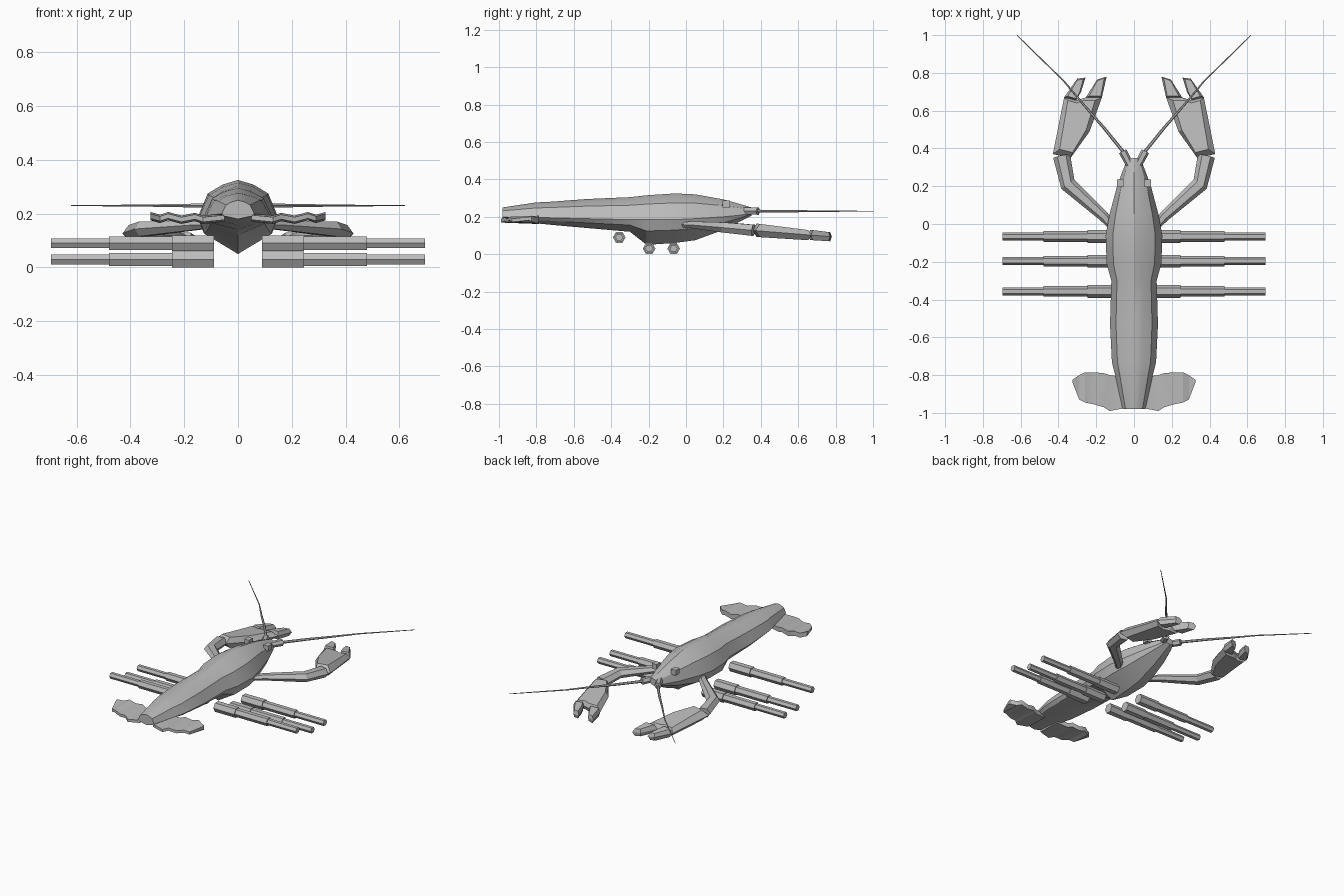
import bpy, bmesh, math
from mathutils import Vector

if "Cube" in bpy.data.objects:
    bpy.data.objects.remove(bpy.data.objects["Cube"])

COLOUR = (0.5, 0.5, 0.5, 1)
shell = bpy.data.materials.new("shell_grey")
shell.use_nodes = True
shell.diffuse_color = COLOUR
shell.node_tree.nodes["Principled BSDF"].inputs["Base Color"].default_value = COLOUR


def make(name, bm, smooth=False):
    bmesh.ops.recalc_face_normals(bm, faces=bm.faces)
    mesh = bpy.data.meshes.new(name)
    bm.to_mesh(mesh)
    bm.free()
    mesh.materials.append(shell)
    ob = bpy.data.objects.new(name, mesh)
    bpy.context.collection.objects.link(ob)
    if smooth:
        bpy.ops.object.select_all(action='DESELECT')
        ob.select_set(True)
        bpy.context.view_layer.objects.active = ob
        bpy.ops.object.shade_smooth_by_angle(angle=math.radians(30))
    return ob


def loft(name, rings, smooth=False, bm=None):
    """Skin closed rings of points and cap both ends."""
    bm = bm or bmesh.new()
    loops = [[bm.verts.new(p) for p in ring] for ring in rings]
    n = len(loops[0])
    for a, b in zip(loops, loops[1:]):
        for i in range(n):
            j = (i + 1) % n
            bm.faces.new((a[i], a[j], b[j], b[i]))
    bm.faces.new(loops[0])
    bm.faces.new(loops[-1])
    return make(name, bm, smooth)


def tube(name, path, radii, sides=6, flat=1.0, smooth=False):
    """Sweep a polygon along a path; flat scales its height."""
    pts = [Vector(p) for p in path]
    rings = []
    for i, p in enumerate(pts):
        d = (pts[min(i + 1, len(pts) - 1)] - pts[max(i - 1, 0)]).normalized()
        side = d.cross(Vector((0, 0, 1))).normalized()
        up = side.cross(d)
        ring = []
        for k in range(sides):
            a = math.tau * k / sides
            ring.append(p + radii[i] * (math.cos(a) * side + flat * math.sin(a) * up))
        rings.append(ring)
    return loft(name, rings, smooth)


# Body: y, half width, top, widest height, underside
stations = [(-0.98, 0.06, 0.25, 0.20, 0.18), (-0.80, 0.10, 0.277, 0.195, 0.165),
            (-0.73, 0.117, 0.28, 0.195, 0.158), (-0.53, 0.127, 0.295, 0.19, 0.14),
            (-0.30, 0.12, 0.305, 0.185, 0.12), (-0.21, 0.145, 0.315, 0.185, 0.05),
            (-0.06, 0.15, 0.325, 0.185, 0.06), (0.05, 0.13, 0.32, 0.19, 0.075),
            (0.20, 0.09, 0.293, 0.20, 0.13), (0.30, 0.053, 0.265, 0.21, 0.18),
            (0.35, 0.03, 0.25, 0.225, 0.205)]
rings = []
for y, w, top, mid, low in stations:
    h = top - mid
    half = [(0.38 * w, top - 0.12 * h), (0.75 * w, top - 0.36 * h), (w, mid),
            (0.85 * w, mid - 0.45 * (mid - low))]
    rings.append([(0, y, top)] + [(x, y, z) for x, z in half] + [(0, y, low)]
                 + [(-x, y, z) for x, z in reversed(half)])
loft("body", rings, smooth=True)

# Claw outline in plan, and which points belong to the thin rim
palm = [(0.335, 0.35), (0.43, 0.37), (0.37, 0.67), (0.305, 0.655), (0.255, 0.67),
        (0.17, 0.67), (0.235, 0.49)]
thumb = [(0.305, 0.655), (0.37, 0.67), (0.30, 0.77), (0.257, 0.775), (0.28, 0.70)]
finger = [(0.17, 0.67), (0.255, 0.67), (0.195, 0.765), (0.145, 0.78)]


def plate(name, outline, sx):
    """Bevelled slab: broad rim at mid height, narrower top and bottom."""
    cx = sum(p[0] for p in outline) / len(outline)
    cy = sum(p[1] for p in outline) / len(outline)
    rings = []
    for scale, lift in ((0.72, -1), (1, 0), (0.72, 1)):
        ring = []
        for x, y in outline:
            t = (y - 0.35) / 0.43
            mid, half = 0.128 - 0.035 * t, 0.036 - 0.012 * t
            ring.append((sx * (cx + (x - cx) * scale), cy + (y - cy) * (1 + scale) / 2,
                         mid + lift * half))
        rings.append(ring)
    loft(name, rings)


# Tail fan stations: x, front edge y, rear edge y, height
fan = [(0.05, -0.81, -0.975, 0.195), (0.13, -0.80, -0.99, 0.187),
       (0.16, -0.79, -0.97, 0.197), (0.21, -0.785, -0.955, 0.187),
       (0.26, -0.785, -0.945, 0.2), (0.29, -0.80, -0.93, 0.19), (0.325, -0.825, -0.84, 0.2)]

for side, sx in (("left", 1), ("right", -1)):
    # Walking legs in three stepped sections
    for n, (y, z) in enumerate(((-0.066, 0.03), (-0.197, 0.03), (-0.357, 0.09))):
        for part, x0, x1, r in (("upper", 0.09, 0.245, 0.034), ("middle", 0.245, 0.48, 0.028),
                                ("tip", 0.48, 0.695, 0.021)):
            tube(f"{side}_leg_{n + 1}_{part}", [(sx * x0, y, z), (sx * x1, y, z)], (r, r))

    # Claw arm and pincer
    tube(f"{side}_arm", [(sx * 0.10, -0.03, 0.158), (sx * 0.16, 0.04, 0.157),
                         (sx * 0.35, 0.21, 0.143), (sx * 0.383, 0.36, 0.128)],
         (0.018, 0.028, 0.042, 0.046), flat=0.75)
    plate(f"{side}_claw_palm", palm, sx)
    plate(f"{side}_claw_thumb", thumb, sx)
    plate(f"{side}_claw_finger", finger, sx)

    # Feeler with its stub
    tube(f"{side}_feeler_base", [(sx * 0.015, 0.30, 0.232), (sx * 0.06, 0.385, 0.23)],
         (0.02, 0.022))
    tube(f"{side}_feeler", [(sx * 0.055, 0.38, 0.23), (sx * 0.16, 0.51, 0.23),
                            (sx * 0.267, 0.632, 0.23), (sx * 0.37, 0.755, 0.23),
                            (sx * 0.62, 1.0, 0.23)],
         (0.009, 0.008, 0.006, 0.004, 0.002), smooth=True)

    # Eye block
    bm = bmesh.new()
    bmesh.ops.create_cube(bm, size=1)
    bmesh.ops.scale(bm, vec=(0.035, 0.04, 0.036), verts=bm.verts)
    bmesh.ops.translate(bm, vec=(sx * 0.072, 0.215, 0.268), verts=bm.verts)
    make(f"{side}_eye", bm)

    # Ridged tail fan
    loft(f"{side}_tail_fan",
         [[(sx * x, a, z + 0.006), (sx * x, b, z), (sx * x, b, z - 0.018),
           (sx * x, a, z - 0.025)] for x, a, b, z in fan], smooth=True)
